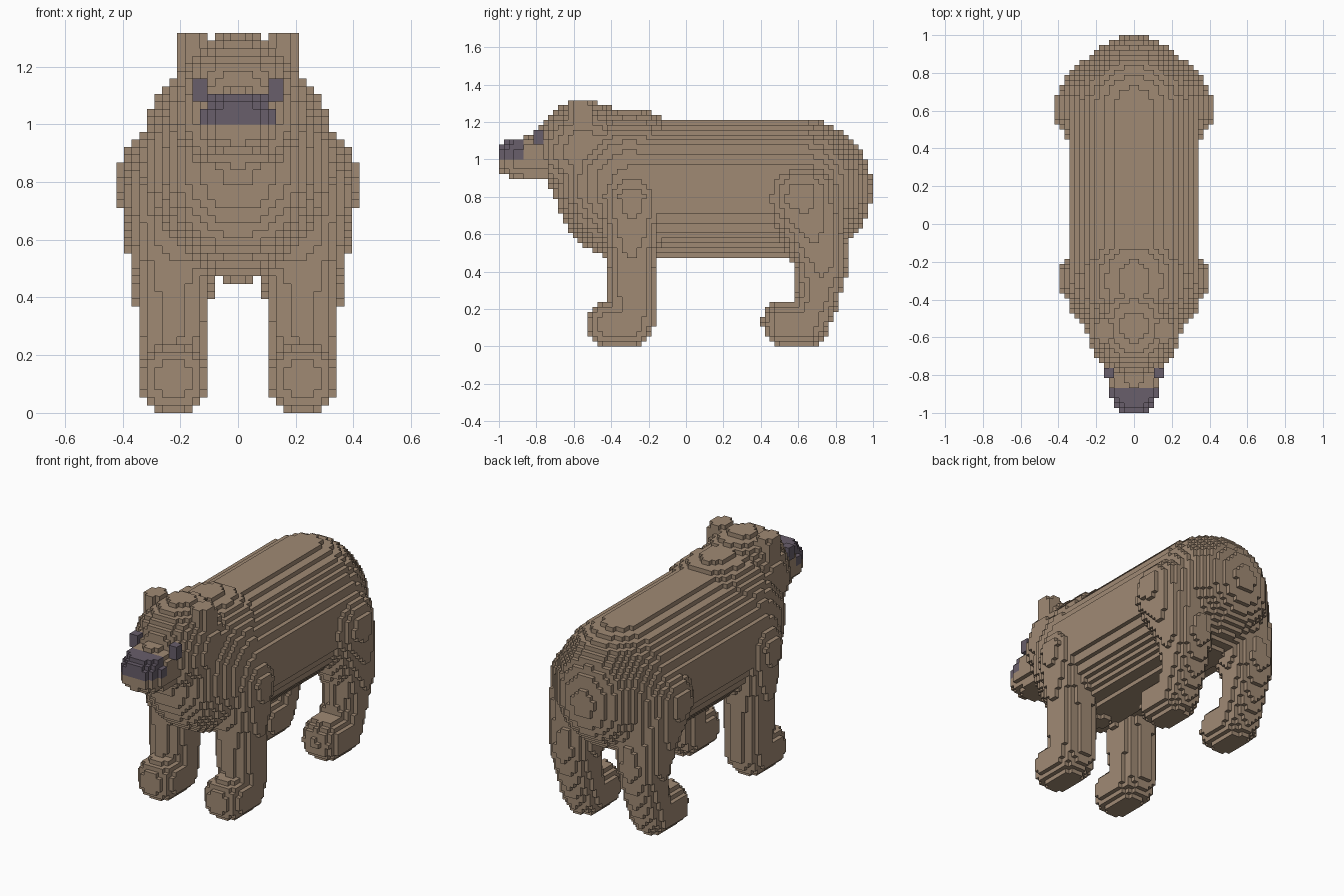
import bpy
import bmesh
from mathutils import Vector

cube = bpy.data.objects.get("Cube")
if cube:
    bpy.data.objects.remove(cube, do_unlink=True)

V = 2 / 76                      # edge length of one block
NX, NY, NZ = 16, 76, 50         # blocks: half width, length, height


def material(name, rgb):
    m = bpy.data.materials.new(name)
    m.use_nodes = True
    m.diffuse_color = (*rgb, 1)
    m.node_tree.nodes["Principled BSDF"].inputs["Base Color"].default_value = (*rgb, 1)
    return m


fur = material("brown fur", (0.352, 0.254, 0.175))
dark = material("dark purple grey", (0.138, 0.112, 0.145))


# Solid shapes, each returned as an inside test
def ellipsoid(centre, radii, power=2):
    def inside(p):
        return sum(abs((a - c) / r) ** power for a, c, r in zip(p, centre, radii)) <= 1
    return inside


def box(low, high):
    return lambda p: all(a < b < c for a, b, c in zip(low, p, high))


def limb(*joints):
    """Tapered tube through joints given as (x, y, z, radius)."""
    pts = [(Vector(j[:3]), j[3]) for j in joints]

    def inside(p):
        for (a, ra), (b, rb) in zip(pts, pts[1:]):
            d = b - a
            t = max(0, min(1, (p - a).dot(d) / d.length_squared))
            if (p - a - d * t).length <= ra + (rb - ra) * t:
                return True
        return False
    return inside


def union(*shapes):
    return lambda p: any(s(p) for s in shapes)


def barrel(p):
    """Trunk with a round rump."""
    dy = max(p.y - 0.61, -0.25 - p.y, 0)
    return (p.x / 0.35) ** 2 + (dy / 0.385) ** 2 + ((p.z - 0.84) / 0.375) ** 2 <= 1


snout = ellipsoid((0, -0.8, 1.005), (0.128, 0.205, 0.115), 3)

# Parts in order of priority: name, inside test, material, paired on both sides
parts = [
    ("eye", box((0.1, -0.815, 1.08), (0.16, -0.755, 1.165)), dark, True),
    ("nose", lambda p: p.y < -0.87 and p.z > 0.99 and snout(p), dark, False),
    ("snout", snout, fur, False),
    ("ear", ellipsoid((0.16, -0.565, 1.24), (0.047, 0.06, 0.085), 4), fur, True),
    ("head", ellipsoid((0, -0.545, 1.05), (0.245, 0.265, 0.265)), fur, False),
    ("chest", ellipsoid((0, -0.3, 0.86), (0.34, 0.405, 0.405)), fur, False),
    ("body", barrel, fur, False),
    ("front_leg", union(
        limb((0.2, -0.29, 0.78, 0.195), (0.225, -0.29, 0.45, 0.13), (0.225, -0.285, 0.13, 0.12)),
        limb((0.225, -0.41, 0.12, 0.125), (0.225, -0.3, 0.115, 0.12))), fur, True),
    ("hind_leg", union(
        limb((0.2, 0.62, 0.79, 0.225), (0.225, 0.73, 0.45, 0.14),
             (0.225, 0.705, 0.26, 0.115), (0.225, 0.65, 0.12, 0.115)),
        limb((0.225, 0.53, 0.12, 0.125), (0.225, 0.64, 0.115, 0.12))), fur, True),
]

# Fill the block grid on one side and mirror it
owner = {}
for i in range(NX):
    for j in range(NY):
        for k in range(NZ):
            p = Vector(((i + 0.5) * V, (j + 0.5) * V - 1, (k + 0.5) * V))
            for name, inside, mat, paired in parts:
                if inside(p):
                    owner[i, j, k] = "left_" + name if paired else name
                    owner[-1 - i, j, k] = "right_" + name if paired else name
                    break


def build(name, mat):
    """Make the exposed block faces of one part."""
    bm = bmesh.new()
    corners = {}

    def vert(c):
        if c not in corners:
            corners[c] = bm.verts.new((c[0] * V, c[1] * V - 1, c[2] * V))
        return corners[c]

    for cell, part in owner.items():
        if part != name:
            continue
        for axis in range(3):
            u, w = (axis + 1) % 3, (axis + 2) % 3
            for side in (0, 1):
                near = list(cell)
                near[axis] += 2 * side - 1
                if tuple(near) in owner:
                    continue
                ring = []
                for du, dw in ((0, 0), (1, 0), (1, 1), (0, 1)):
                    c = list(cell)
                    c[axis] += side
                    c[u] += du
                    c[w] += dw
                    ring.append(vert(tuple(c)))
                bm.faces.new(ring if side else ring[::-1])
    mesh = bpy.data.meshes.new(name)
    bm.to_mesh(mesh)
    bm.free()
    mesh.materials.append(mat)
    bpy.context.collection.objects.link(bpy.data.objects.new(name, mesh))


for name, inside, mat, paired in parts:
    for full in ("left_" + name, "right_" + name) if paired else (name,):
        build(full, mat)
